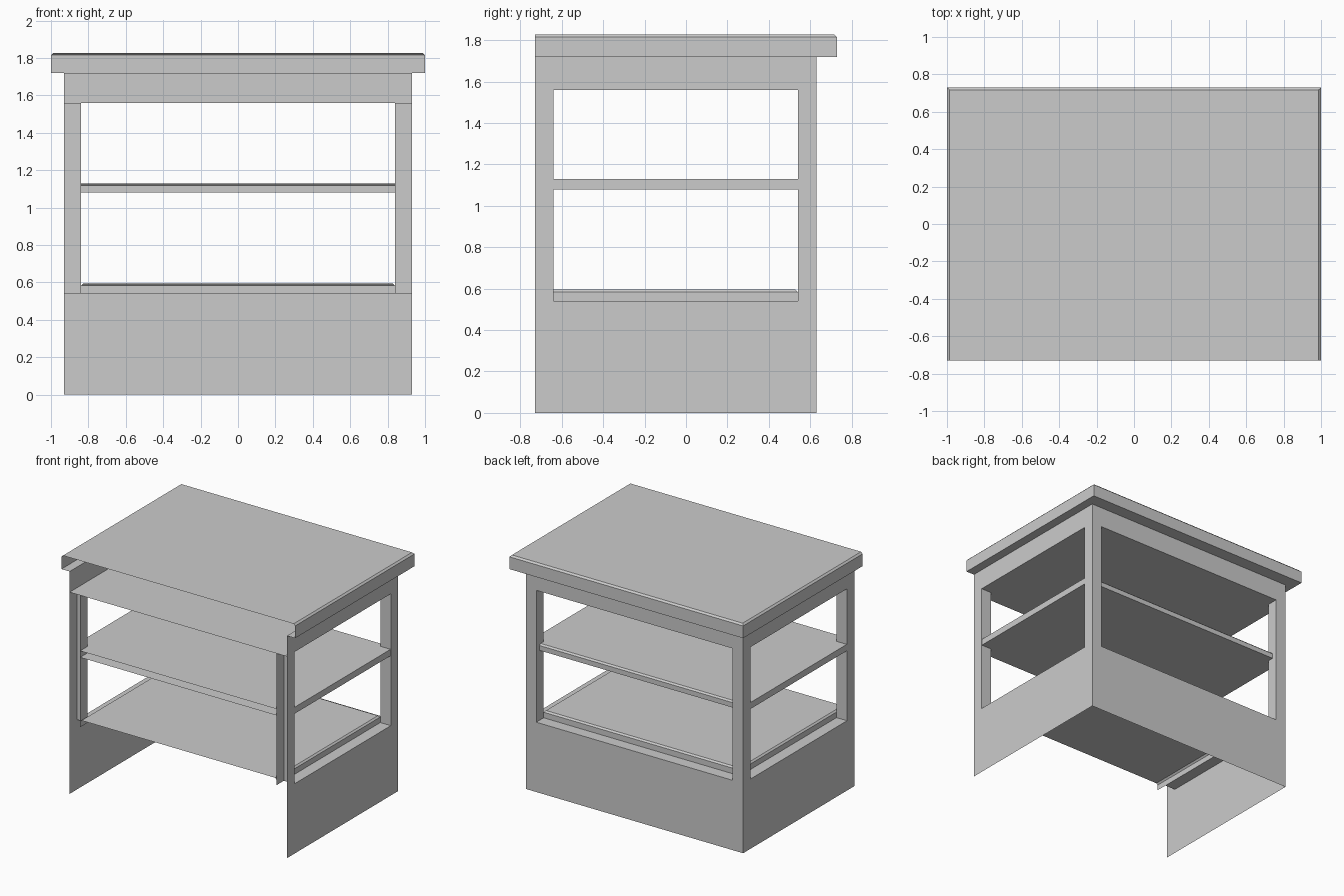
import bpy, bmesh

if "Cube" in bpy.data.objects:
    bpy.data.objects.remove(bpy.data.objects["Cube"])

X, IX = 0.93, 0.84               # outer wall, inner post line
F, IF, IB, B = -0.73, -0.64, 0.54, 0.63   # front, front post, back post, back wall
SILL, HEAD, TOP = 0.54, 1.56, 1.72


def make(name, faces, mirror=False):
    bm = bmesh.new()
    for f in faces:
        bm.faces.new([bm.verts.new(p) for p in f])
    bmesh.ops.remove_doubles(bm, verts=bm.verts, dist=1e-4)
    me = bpy.data.meshes.new(name)
    bm.to_mesh(me)
    bm.free()
    ob = bpy.data.objects.new(name, me)
    bpy.context.collection.objects.link(ob)
    if mirror:
        ob.modifiers.new("mirror", 'MIRROR').use_mirror_merge = False
    return ob


def frame(a, b, wa, wb, at):
    """Wall sheet from a to b, height 0 to TOP, with a window hole."""
    o = [(a, 0), (b, 0), (b, TOP), (a, TOP)]
    i = [(wa, SILL), (wb, SILL), (wb, HEAD), (wa, HEAD)]
    return [[at(*p) for p in (o[k], o[(k + 1) % 4], i[(k + 1) % 4], i[k])]
            for k in range(4)]


def flat(x0, x1, y0, y1, z):
    return [(x0, y0, z), (x1, y0, z), (x1, y1, z), (x0, y1, z)]


def upright(p, q, z0, z1):
    return [(*p, z0), (*q, z0), (*q, z1), (*p, z1)]


def slab(hx, back, z0, z1, c):
    """Open-front, open-bottom slab with a chamfered top edge."""
    def path(d, z):
        return [(hx - d, F, z), (hx - d, back - d, z),
                (d - hx, back - d, z), (d - hx, F, z)]
    rows = [path(0, z0), path(0, z1 - c), path(c, z1)]
    faces = [[r[k], r[k + 1], s[k + 1], s[k]]
             for r, s in zip(rows, rows[1:]) for k in range(3)]
    return faces + [rows[-1]]


# walls with window openings
make("side_wall", frame(F, B, IF, IB, lambda a, z: (X, a, z)), True)
make("back_wall", frame(X, -X, IX, -IX, lambda a, z: (a, B, z)))

# posts: inner faces of the front and back corners
make("front_post", [upright((IX, F), (IX, IF), SILL, HEAD),
                    upright((IX, IF), (X, IF), SILL, HEAD)], True)
make("back_post", [upright((X, IB), (IX, IB), SILL, HEAD),
                   upright((IX, IB), (IX, B), SILL, HEAD)], True)

# window sills and ceiling
make("side_sill", [flat(IX, X, IF, IB, SILL)], True)
make("back_sill", [flat(-IX, IX, IB, B, SILL)])
make("ceiling", [flat(-X, X, F, B, HEAD)])

# counter inside the windows
make("counter", slab(IX, IB, SILL, 0.595, 0.012))

# middle shelf, notched around the posts
SB, SX = 0.59, 0.928
half = [(IX, F), (IX, IF), (SX, IF), (SX, IB), (IX, IB), (IX, SB - 0.012)]
low = half[:-1] + [(IX, SB)]
upper = half + [(-x, y) for x, y in reversed(half)]
lower = low + [(-x, y) for x, y in reversed(low)]
shelf = [[(x, y, 1.13) for x, y in upper],
         [(x, y, 1.08) for x, y in reversed(lower)]]
for p, q in zip(lower, lower[1:]):
    shelf.append(upright(p, q, 1.08, 1.118 if p[1] == q[1] == SB else 1.13))
shelf.append([(IX, SB, 1.118), (-IX, SB, 1.118),
              (-IX, SB - 0.012, 1.13), (IX, SB - 0.012, 1.13)])
make("shelf", shelf)

# roof slab and the eaves under its overhang
make("roof", slab(1.0, 0.73, TOP, 1.828, 0.013))
make("side_eave", [flat(X, 1.0, F, 0.73, TOP)], True)
make("back_eave", [flat(-X, X, B, 0.73, TOP)])
